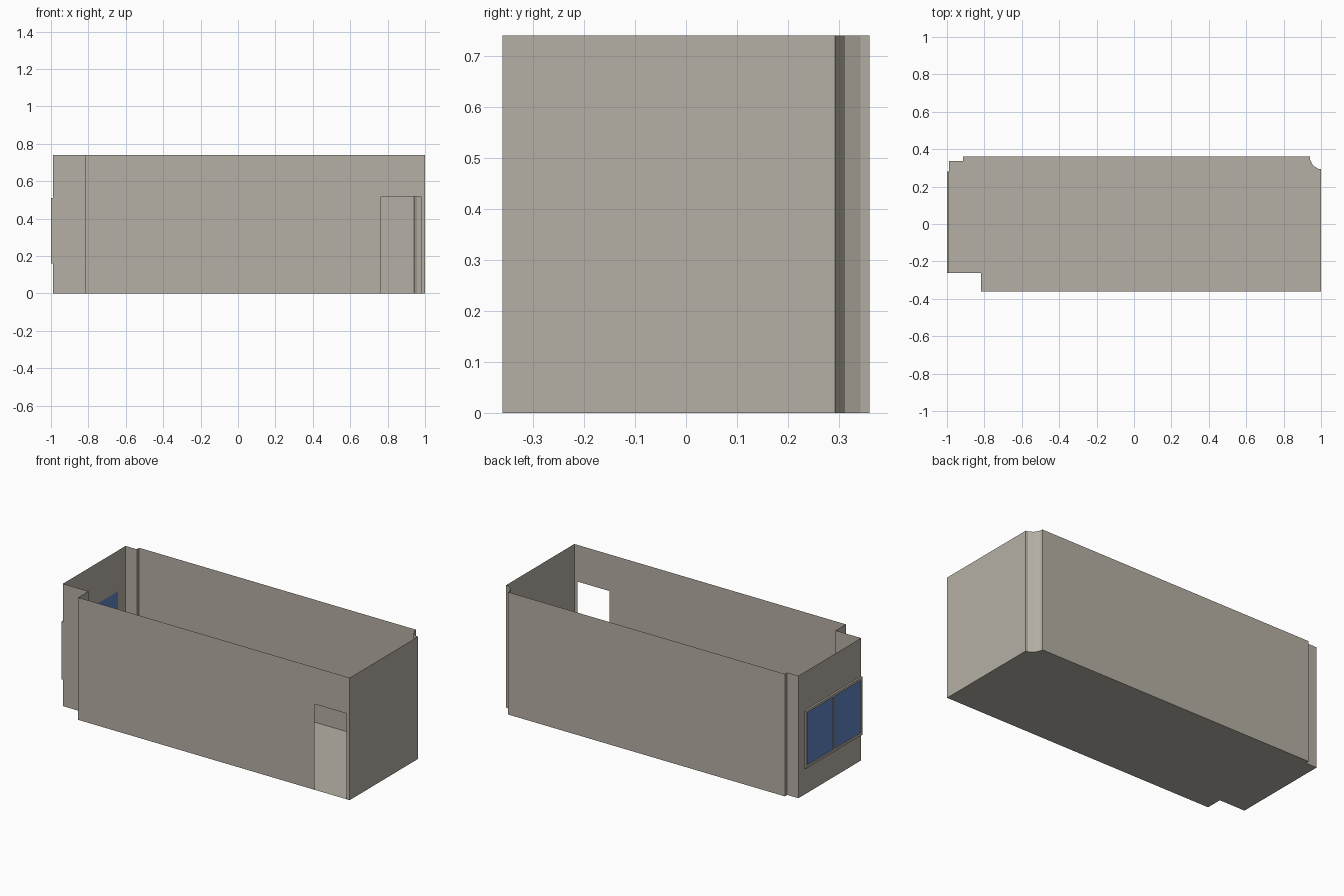
import bpy, bmesh, math
from mathutils import Vector

if "Cube" in bpy.data.objects:
    bpy.data.objects.remove(bpy.data.objects["Cube"])


def material(name, rgb):
    m = bpy.data.materials.new(name)
    m.diffuse_color = (*rgb, 1)
    m.use_nodes = True
    m.node_tree.nodes["Principled BSDF"].inputs["Base Color"].default_value = m.diffuse_color
    return m


PLASTER = material("warm grey plaster", (0.47, 0.435, 0.375))
BLUE = material("blue glass", (0.12, 0.23, 0.56))

H = 0.741                      # wall height
LEFT, RIGHT = -0.989, 1.0      # end walls
FRONT, BACK = -0.36, 0.36      # side walls


def finish(name, bm, mat):
    me = bpy.data.meshes.new(name)
    bm.to_mesh(me)
    bm.free()
    me.materials.append(mat)
    ob = bpy.data.objects.new(name, me)
    bpy.context.collection.objects.link(ob)
    return ob


def box(bm, lo, hi):
    lo, hi = Vector(lo), Vector(hi)
    verts = bmesh.ops.create_cube(bm, size=1)["verts"]
    bmesh.ops.scale(bm, vec=hi - lo, verts=verts)
    bmesh.ops.translate(bm, vec=(lo + hi) / 2, verts=verts)


def panel(bm, a, b, hole=None):
    """Upright sheet from a to b; hole = (start, end, bottom, top), along the wall."""
    a, b = Vector((*a, 0)), Vector((*b, 0))
    length, d = (b - a).length, (b - a).normalized()
    us = [0, length] if not hole else [0, hole[0], hole[1], length]
    zs = [0, H] if not hole else sorted({0, hole[2], hole[3], H})
    for u0, u1 in zip(us, us[1:]):
        for z0, z1 in zip(zs, zs[1:]):
            if hole and u0 == hole[0] and z0 == hole[2]:
                continue
            corners = [(u0, z0), (u1, z0), (u1, z1), (u0, z1)]
            bm.faces.new([bm.verts.new(a + d * u + Vector((0, 0, z))) for u, z in corners])


# Room outline, anticlockwise: notched left corners, scooped back right corner
outline = [(-0.818, FRONT), (RIGHT, FRONT)]
for deg in (90, 75, 45, 15, 0):
    t = math.radians(deg)
    outline.append((RIGHT - 0.06 * math.cos(t), BACK - 0.067 * math.sin(t)))
outline += [(-0.914, BACK), (-0.914, 0.337), (LEFT, 0.337), (LEFT, -0.262), (-0.818, -0.262)]

# Floor sheet
bm = bmesh.new()
bm.faces.new([bm.verts.new((x, y, 0)) for x, y in outline])
finish("floor", bm, PLASTER)

# Window outer size and frame width
Y0, Y1, Z0, Z1, W = -0.262, 0.28, 0.16, 0.509, 0.015

# Walls, with a doorway in the front and a window opening at the left end
bm = bmesh.new()
for i, a in enumerate(outline):
    b = outline[(i + 1) % len(outline)]
    hole = None
    if a[1] == FRONT and b[1] == FRONT:
        hole = (0.765 + 0.818, 0.979 + 0.818, 0, 0.519)
    elif a[0] == LEFT and b[0] == LEFT:
        hole = (0.337 - Y1 + W, 0.337 - Y0 - W, Z0 + W, Z1 - W)
    panel(bm, a, b, hole)
bmesh.ops.remove_doubles(bm, verts=bm.verts, dist=1e-5)
finish("walls", bm, PLASTER)

# Window frame: four rails and a middle bar
bm = bmesh.new()
mid = (Y0 + Y1) / 2
for z in (Z0, Z1 - W):
    box(bm, (-1, Y0, z), (LEFT, Y1, z + W))
for y in (Y0, mid - W / 2, Y1 - W):
    box(bm, (-1, y, Z0 + W), (LEFT, y + W, Z1 - W))
finish("window_frame", bm, PLASTER)

# Two glass panes
for name, y0, y1 in (("window_pane_front", Y0 + W, mid - W / 2),
                     ("window_pane_back", mid + W / 2, Y1 - W)):
    bm = bmesh.new()
    box(bm, (-0.995, y0, Z0 + W), (-0.990, y1, Z1 - W))
    finish(name, bm, BLUE)
